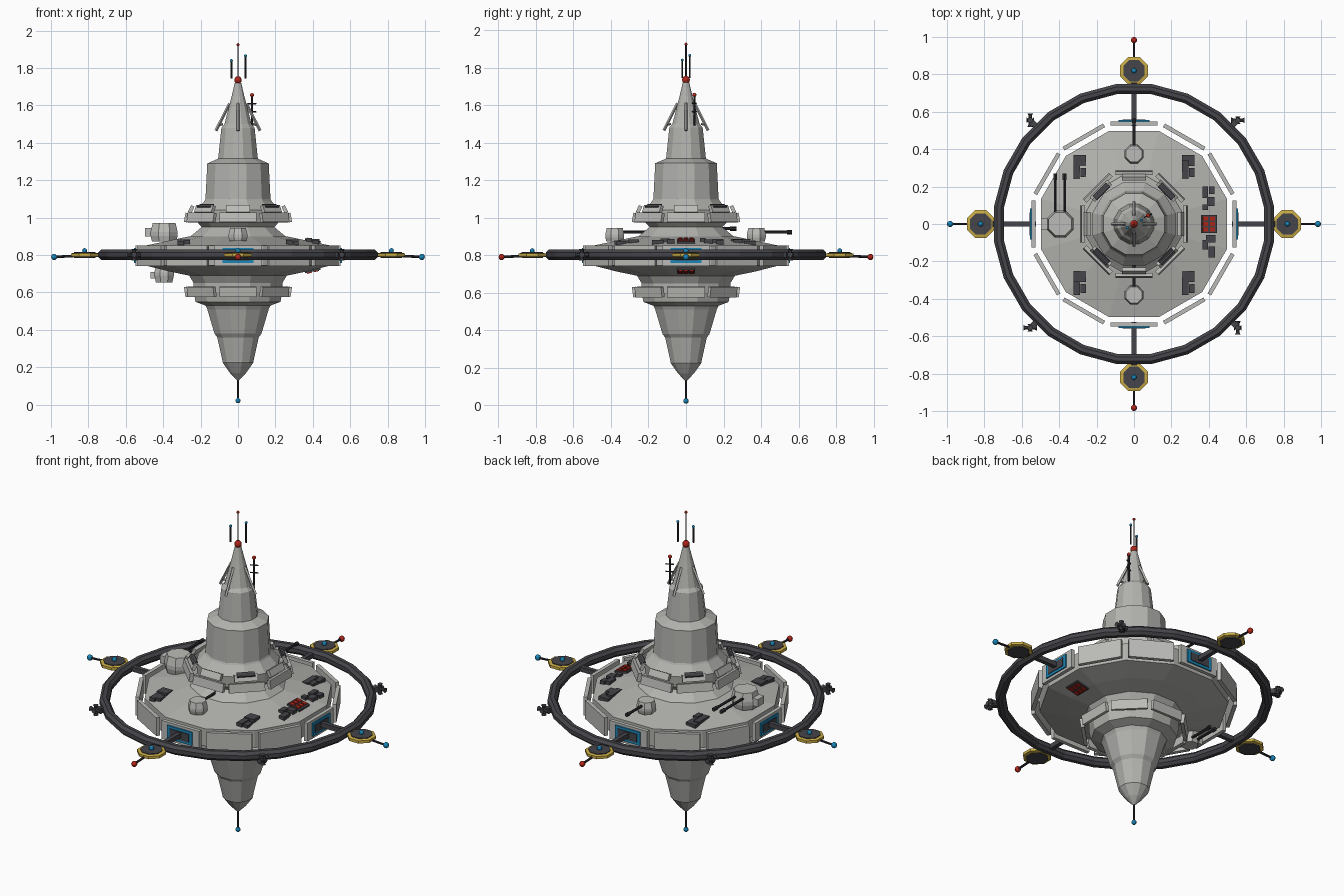
import bpy, bmesh, math
from mathutils import Matrix, Vector

if "Cube" in bpy.data.objects:
    bpy.data.objects.remove(bpy.data.objects["Cube"])


def material(name, *rgb):
    m = bpy.data.materials.new(name)
    m.use_nodes = True
    m.diffuse_color = (*rgb, 1)
    m.node_tree.nodes["Principled BSDF"].inputs["Base Color"].default_value = (*rgb, 1)
    return m


HULL = material("hull grey", .45, .45, .43)
PLATE = material("plate grey", .5, .5, .48)
DARK = material("dark grey", .06, .06, .07)
BLACK = material("rod black", .025, .025, .03)
YELLOW = material("rim yellow", .6, .42, .06)
BLUE = material("signal blue", .01, .24, .48)
RED = material("signal red", .45, .02, .01)


def finish(name, mat, bm):
    bmesh.ops.recalc_face_normals(bm, faces=bm.faces)
    mesh = bpy.data.meshes.new(name)
    bm.to_mesh(mesh)
    bm.free()
    mesh.materials.append(mat)
    ob = bpy.data.objects.new(name, mesh)
    bpy.context.collection.objects.link(ob)
    return ob


def turn(deg):
    return Matrix.Rotation(math.radians(deg), 4, 'Z')


def box(bm, centre, size, m=Matrix(), tilt=0):
    mat = m @ Matrix.Translation(centre) @ Matrix.Rotation(math.radians(tilt), 4, 'Y')
    bmesh.ops.create_cube(bm, size=1, matrix=mat @ Matrix.Diagonal((*size, 1)))


def rod(bm, a, b, r, r2=None, n=6, m=Matrix()):
    a, b = m @ Vector(a), m @ Vector(b)
    d = b - a
    mat = Matrix.Translation((a + b) / 2) @ d.to_track_quat('Z', 'Y').to_matrix().to_4x4()
    bmesh.ops.create_cone(bm, cap_ends=True, segments=n, radius1=r,
                          radius2=r if r2 is None else r2, depth=d.length, matrix=mat)


def ball(bm, p, r, m=Matrix()):
    bmesh.ops.create_uvsphere(bm, u_segments=10, v_segments=6, radius=r,
                              matrix=m @ Matrix.Translation(p))


def lathe(bm, profile, n=12, m=Matrix(), closed=False):
    # flat sides face the axes
    rings = []
    for r, z in profile:
        rings.append([bm.verts.new(m @ Vector((r * math.cos((i + .5) * math.tau / n),
                                               r * math.sin((i + .5) * math.tau / n), z)))
                      for i in range(n)])
    pairs = list(zip(rings, rings[1:]))
    if closed:
        pairs.append((rings[-1], rings[0]))
    else:
        bm.faces.new(rings[0])
        bm.faces.new(rings[-1])
    for a, b in pairs:
        for i in range(n):
            j = (i + 1) % n
            bm.faces.new((a[i], a[j], b[j], b[i]))


# main stepped body
bm = bmesh.new()
lathe(bm, [(.005, .13), (.045, .17), (.085, .225), (.085, .23), (.115, .36), (.13, .38),
           (.17, .51), (.18, .53), (.235, .55), (.245, .6), (.245, .65), (.27, .69)])
finish("lower_tower", HULL, bm)
bm = bmesh.new()
lathe(bm, [(.27, .69), (.38, .712), (.515, .745), (.515, .85), (.27, .9)])
finish("main_disc", HULL, bm)
bm = bmesh.new()
lathe(bm, [(.27, .895), (.25, .91), (.2, .95), (.225, .975), (.23, 1.04), (.185, 1.09),
           (.18, 1.1), (.17, 1.29), (.11, 1.315), (.092, 1.48), (.075, 1.5),
           (.035, 1.65), (.018, 1.72)])
finish("upper_tower", HULL, bm)

# armour plates around the rim and the two collars
bm = bmesh.new()
for k in range(12):
    box(bm, (.537, 0, .797), (.022, .25, .11), turn(30 * k))
finish("rim_plates", PLATE, bm)
up, low, slots = bmesh.new(), bmesh.new(), bmesh.new()
for k in range(8):
    m = turn(45 * k)
    box(up, (.275, 0, 1), (.02, .2, .05), m, -10)
    box(up, (.25, 0, 1.045), (.02, .13, .04), m, -25)
    box(low, (.275, 0, .603), (.02, .2, .055), m, 8)
    if k % 2:
        box(slots, (.245, 0, 1.062), (.03, .1, .012), m, 25)
finish("upper_collar_plates", PLATE, up)
finish("lower_collar_plates", PLATE, low)
finish("collar_slots", DARK, slots)

# outer ring with faceted tube
bm = bmesh.new()
lathe(bm, [(.727 + .029 * math.cos((i + .5) * math.tau / 8),
            .802 + .03 * math.sin((i + .5) * math.tau / 8)) for i in range(8)],
      24, closed=True)
finish("outer_ring", DARK, bm)

# spokes, docking frames, pods and outer beacons on the four axes
spokes, frames, ports = bmesh.new(), bmesh.new(), bmesh.new()
rims, pods, stems = bmesh.new(), bmesh.new(), bmesh.new()
blue, red = bmesh.new(), bmesh.new()
for k in range(4):
    m = turn(90 * k)
    box(spokes, (.62, 0, .802), (.19, .025, .028), m)
    box(frames, (.551, 0, .797), (.009, .165, .08), m)
    box(ports, (.555, 0, .797), (.009, .125, .05), m)
    c = m @ Matrix.Translation((.82, 0, .8))
    lathe(rims, [(.06, -.012), (.08, -.008), (.08, .008), (.06, .012)], 8, c)
    lathe(pods, [(.062, -.016), (.062, .016)], 8, c)
    box(stems, (.765, 0, .8), (.06, .03, .02), m)
    rod(stems, (.88, 0, .795), (.98, 0, .79), .007, m=m)
    ball(red if k % 2 else blue, (.983, 0, .79), .017, m)
    ball(blue, (.82, 0, .823), .014, m)
finish("ring_spokes", DARK, spokes)
finish("dock_frames", BLUE, frames)
finish("dock_ports", DARK, ports)
finish("pod_rims", YELLOW, rims)
finish("pod_cores", DARK, pods)
finish("pod_stems", BLACK, stems)

# thruster clusters on the diagonals of the ring
bm = bmesh.new()
for k in range(4):
    m = turn(45 + 90 * k)
    box(bm, (.765, 0, .802), (.05, .03, .03), m)
    c = m @ Matrix.Translation((.785, 0, .802)) @ turn(-45)
    for d in ((.036, 0, 0), (0, .02, 0), (0, 0, .03)):
        v = Vector(d)
        rod(bm, -v, v, .01, n=8, m=c)
        for s in (-1, 1):
            rod(bm, v * s * .6, v * s, .008, .015, 8, c)
finish("ring_thrusters", DARK, bm)

# spire struts
bm = bmesh.new()
for k in range(4):
    m = turn(90 * k)
    rod(bm, (.118, 0, 1.465), (.045, 0, 1.61), .008, n=4, m=m)
    rod(bm, (.08, 0, 1.5), (.103, 0, 1.495), .006, n=4, m=m)
finish("spire_struts", PLATE, bm)

# masts and their beacons
masts = bmesh.new()
rod(masts, (0, 0, 1.73), (0, 0, 1.92), .004)
ball(red, (0, 0, 1.735), .021)
ball(red, (0, 0, 1.925), .008)
for x, y, z in ((-.035, -.02, 1.84), (.04, .02, 1.865)):
    rod(masts, (x, y, 1.745), (x, y, z), .005)
    ball(blue, (x, y, z), .008)
rod(masts, (.075, .045, 1.49), (.075, .045, 1.65), .006)
ball(red, (.075, .045, 1.655), .011)
for z in (1.565, 1.61):
    rod(masts, (.055, .035, z), (.097, .055, z), .004)
rod(masts, (0, 0, .02), (0, 0, .14), .006)
ball(blue, (0, 0, .022), .014)
finish("masts", BLACK, masts)


# gun turrets, all aimed backwards
def turret(name, m, twin):
    body, guns = bmesh.new(), bmesh.new()
    lathe(body, [(.07, -.03), (.078, .0), (.078, .022), (.066, .07)], 8, m)
    if twin:
        box(body, (-.085, 0, .02), (.035, .06, .045), m)
    for x in (-.026, .024) if twin else (0,):
        rod(guns, (x, .05, .04), (x, .265, .04), .008, m=m)
        rod(guns, (x, .235, .04), (x, .27, .04), .012, m=m)
    finish(name, PLATE, body)
    finish(name + "_barrels", BLACK, guns)


turret("heavy_turret", Matrix.Translation((-.395, 0, .902)), True)
turret("lower_turret", Matrix.Translation((-.395, 0, .708)) @ Matrix.Diagonal((.72, .72, -.8, 1)), True)
for name, y in (("front_turret", -.38), ("back_turret", .375)):
    turret(name, Matrix.Translation((0, y, .895)) @ Matrix.Scale(.7, 4), False)


# equipment sitting on the sloping deck
def deck(x, y):
    return .9 - (math.hypot(x, y) - .27) * .2


bm = bmesh.new()
for sx in (-1, 1):
    for sy in (-1, 1):
        for dx, dy, w, h in ((0, .03, .065, .06), (-.015, -.02, .035, .1), (.018, -.035, .03, .05)):
            x, y = sx * .29 + dx, sy * .31 + dy
            box(bm, (x, y, deck(x, y)), (w, h, .022))
for x, y, w, h in ((.38, .17, .03, .06), (.415, .18, .03, .04), (.41, .12, .04, .05),
                   (.38, .09, .03, .03), (.41, -.08, .05, .04), (.38, -.11, .03, .05),
                   (.415, -.15, .035, .06)):
    box(bm, (x, y, deck(x, y)), (w, h, .03))
finish("deck_equipment", DARK, bm)

# red hatches above and below
base = bmesh.new()
for z, tilt in ((.876, 11), (.718, -13)):
    box(base, (.4, 0, z), (.085, .095, .012), tilt=tilt)
    for i in (-1, 0, 1):
        for x in (.38, .418):
            box(red, (x, i * .03, z - (x - .4) * math.tan(math.radians(tilt))),
                (.028, .021, .022), tilt=tilt)
finish("hatch_bases", DARK, base)
finish("blue_beacons", BLUE, blue)
finish("red_beacons", RED, red)
